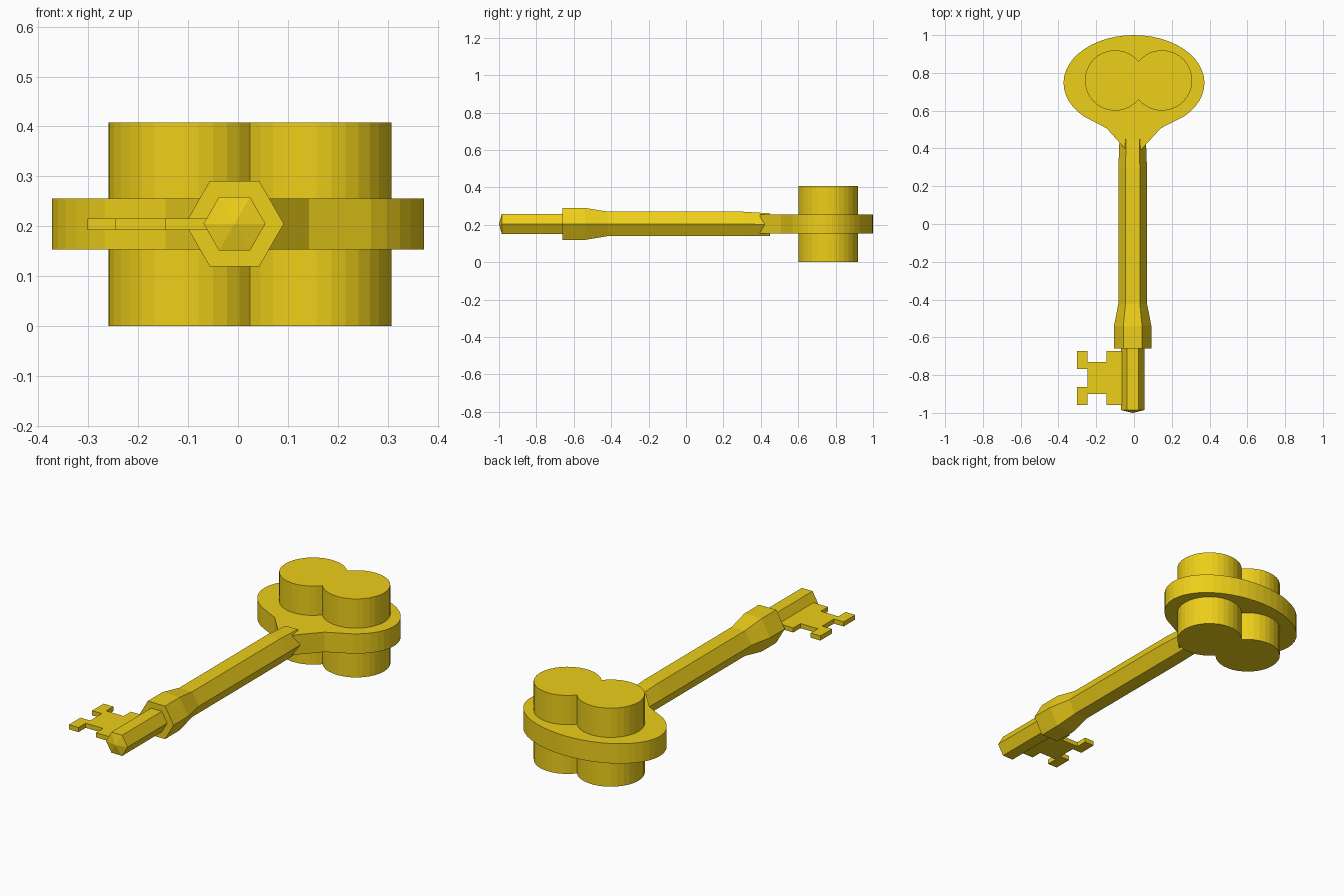
import bpy, bmesh
from math import cos, sin, pi, radians, acos, asin

if "Cube" in bpy.data.objects:
    bpy.data.objects.remove(bpy.data.objects["Cube"])

gold = bpy.data.materials.new("gold")
gold.diffuse_color = (0.85, 0.62, 0.01, 1)
gold.use_nodes = True
gold.node_tree.nodes["Principled BSDF"].inputs["Base Color"].default_value = gold.diffuse_color


def finish(name, bm):
    bmesh.ops.recalc_face_normals(bm, faces=bm.faces)
    mesh = bpy.data.meshes.new(name)
    bm.to_mesh(mesh)
    bm.free()
    mesh.materials.append(gold)
    obj = bpy.data.objects.new(name, mesh)
    bpy.context.collection.objects.link(obj)
    return obj


def plate(name, outline, z0, z1):
    """Extrude a closed xy outline from z0 to z1."""
    bm = bmesh.new()
    face = bm.faces.new([bm.verts.new((x, y, z0)) for x, y in outline])
    ext = bmesh.ops.extrude_face_region(bm, geom=[face])
    verts = [v for v in ext["geom"] if isinstance(v, bmesh.types.BMVert)]
    bmesh.ops.translate(bm, verts=verts, vec=(0, 0, z1 - z0))
    return finish(name, bm)


def arc(cx, cy, rx, ry, a0, a1, n):
    return [(cx + rx * cos(a0 + (a1 - a0) * i / n),
             cy + ry * sin(a0 + (a1 - a0) * i / n)) for i in range(n + 1)]


# Hexagonal shaft with flared collar and pointed tip: (y, radius, centre z)
CX, CZ = -0.007, 0.205
sections = [(0.45, 0.07, 0.201), (0.30, 0.0755, CZ), (-0.42, 0.0755, CZ),
            (-0.54, 0.099, CZ), (-0.66, 0.099, CZ), (-0.66, 0.062, CZ),
            (-0.985, 0.062, CZ)]
bm = bmesh.new()
rings = [[bm.verts.new((CX + r * cos(k * pi / 3), y, z + r * sin(k * pi / 3)))
          for k in range(6)] for y, r, z in sections]
for a, b in zip(rings, rings[1:]):
    for k in range(6):
        j = (k + 1) % 6
        bm.faces.new((a[k], a[j], b[j], b[k]))
bm.faces.new(rings[0])
tip = bm.verts.new((CX, -1.0, CZ))
for k in range(6):
    bm.faces.new((rings[-1][k], rings[-1][(k + 1) % 6], tip))
finish("shaft", bm)

# Oval bow tapering into a neck
start = asin(-0.7)
oval = arc(0, 0.747, 0.373, 0.253, start, pi - start, 36)
neck = [(-0.145, 0.507), (-0.045, 0.395), (0.04, 0.395), (0.142, 0.507)]
plate("bow", oval + neck, 0.153, 0.256)

# Double-lobed block through the bow
MID, OFF, R = 0.024, 0.124, 0.16
sweep = pi - acos(OFF / R)
right = arc(MID + OFF, 0.76, R, R, -sweep, sweep, 26)
left = [(2 * MID - x, y) for x, y in reversed(right)]
plate("bow_lobes", right + left[1:-1], 0.0, 0.408)

# Toothed bit, mirrored about its middle
half = [(CX, 0.143), (-0.146, 0.143), (-0.146, 0.084), (-0.246, 0.084),
        (-0.246, 0.143), (-0.302, 0.143), (-0.302, 0.048), (-0.246, 0.048)]
outline = [(x, -0.815 + d) for x, d in half]
outline += [(x, -0.815 - d) for x, d in reversed(half)]
plate("bit", outline, 0.192, 0.216)
